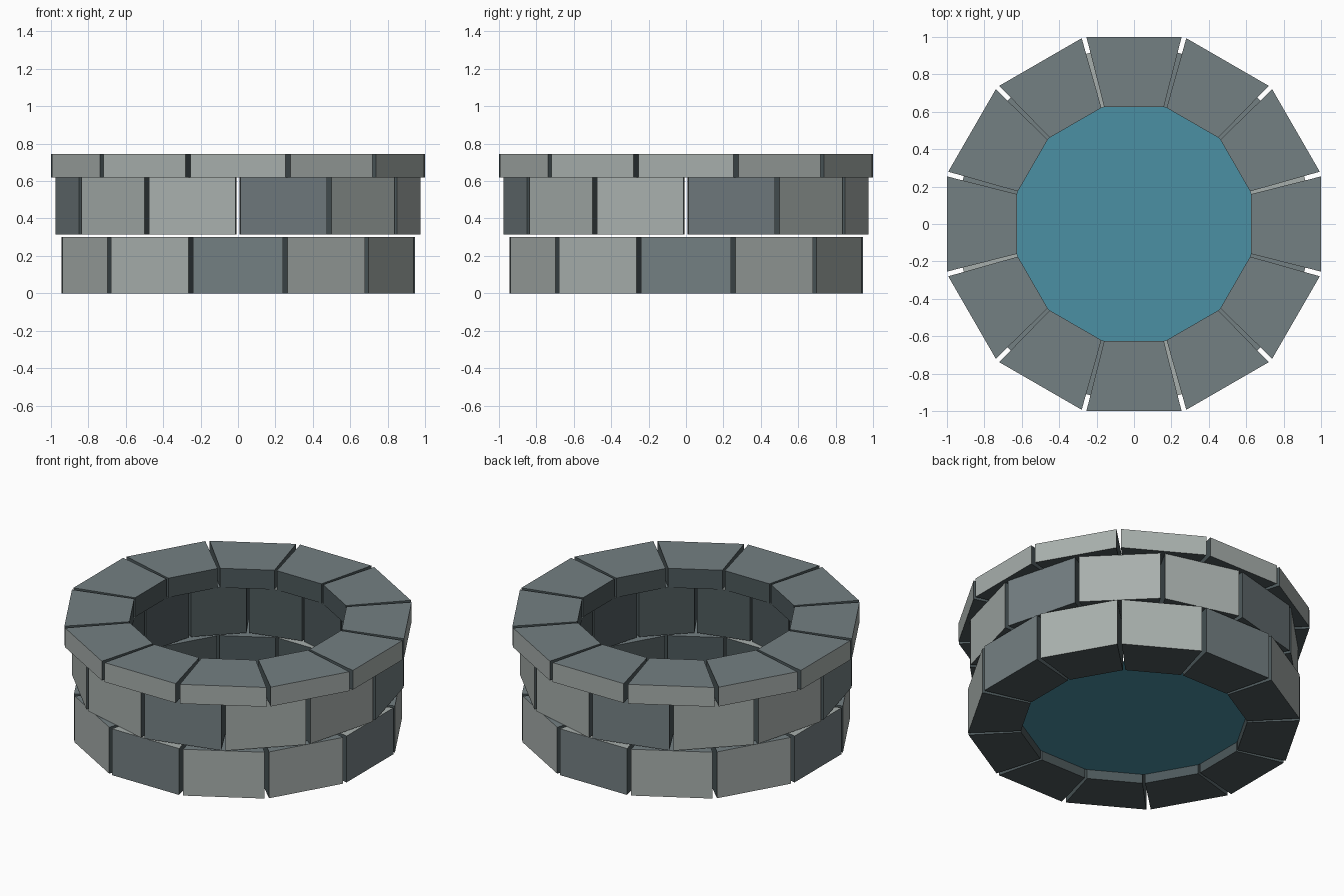
import bpy, bmesh, math
from mathutils import Matrix

if "Cube" in bpy.data.objects:
    bpy.data.objects.remove(bpy.data.objects["Cube"])

SIDES = 12
STEP = 2 * math.pi / SIDES
TAN = math.tan(STEP / 2)


def material(name, rgb):
    m = bpy.data.materials.new(name)
    m.diffuse_color = (*rgb, 1)
    m.use_nodes = True
    m.node_tree.nodes["Principled BSDF"].inputs["Base Color"].default_value = m.diffuse_color
    return m


light = material("light stone", (0.39, 0.43, 0.415))
mid = material("blue grey stone", (0.175, 0.215, 0.225))
dark = material("dark stone", (0.075, 0.10, 0.106))
water_blue = material("water blue", (0.07, 0.277, 0.37))


def stone_ring(name, inner, outer, z0, z1, turn, flipped_every):
    """Ring of wedge blocks with narrow tapering joints."""
    bm = bmesh.new()
    wi, wo = inner * TAN - 0.008, outer * TAN - 0.0135
    plan = [(inner, -wi), (outer, -wo), (outer, wo), (inner, wi)]
    for i in range(SIDES):
        rot = Matrix.Rotation(turn + i * STEP, 3, 'Z')
        low = [bm.verts.new(rot @ Matrix.Identity(3).col[2] * z0 + rot.col[0] * x + rot.col[1] * y)
               for x, y in plan]
        high = [bm.verts.new(v.co + Matrix.Identity(3).col[2] * (z1 - z0)) for v in low]
        # every third block swaps its top and outer shades
        flip = flipped_every and i % flipped_every == 0
        top_i, out_i = (0, 1) if flip else (1, 0)
        bm.faces.new(low[::-1]).material_index = 2
        bm.faces.new(high).material_index = top_i
        for k in range(4):
            n = (k + 1) % 4
            f = bm.faces.new((low[k], low[n], high[n], high[k]))
            f.material_index = out_i if k == 1 else 2
    add_object(name, bm, (light, mid, dark))


def add_object(name, bm, mats):
    mesh = bpy.data.meshes.new(name)
    bm.to_mesh(mesh)
    bm.free()
    for m in mats:
        mesh.materials.append(m)
    bpy.context.collection.objects.link(bpy.data.objects.new(name, mesh))


# Three courses of stone, the middle one staggered by half a block
stone_ring("bottom_course", 0.645, 0.945, 0.0, 0.30, 0, 3)
stone_ring("middle_course", 0.645, 0.945, 0.315, 0.62, STEP / 2, 3)
stone_ring("rim_course", 0.625, 1.0, 0.62, 0.745, 0, 0)

# Water sheet inside the bottom course
bm = bmesh.new()
r = 0.645 / math.cos(STEP / 2)
bm.faces.new([bm.verts.new((r * math.cos((i + 0.5) * STEP), r * math.sin((i + 0.5) * STEP), 0.06))
              for i in range(SIDES)])
add_object("water", bm, (water_blue,))
